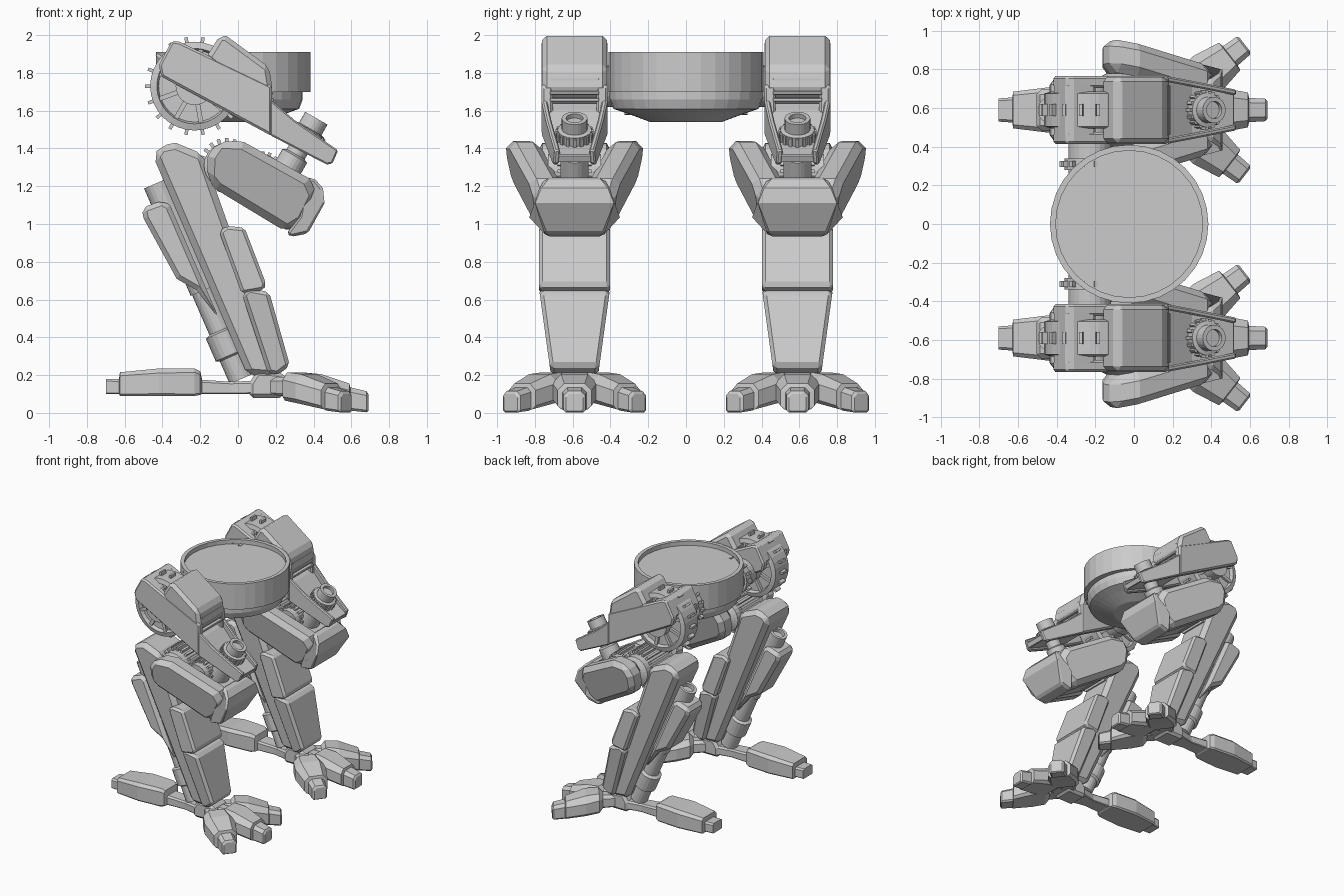
import bpy, bmesh, math
from mathutils import Vector, Matrix

L = 0.59  # sideways offset of each leg


def finish(name, bm, mirror=True, bevel=0.0):
    bmesh.ops.recalc_face_normals(bm, faces=bm.faces[:])
    me = bpy.data.meshes.new(name)
    bm.to_mesh(me)
    bm.free()
    ob = bpy.data.objects.new(name, me)
    bpy.context.collection.objects.link(ob)
    if bevel:
        b = ob.modifiers.new("chamfer", 'BEVEL')
        b.width, b.segments, b.limit_method, b.angle_limit = bevel, 1, 'ANGLE', math.radians(40)
    if mirror:
        m = ob.modifiers.new("other_leg", 'MIRROR')
        m.use_axis = (False, True, False)
        m.use_mirror_merge = False
    return ob


def skin(bm, rings):
    vs = [[bm.verts.new(p) for p in r] for r in rings]
    n = len(vs[0])
    for a, b in zip(vs, vs[1:]):
        for i in range(n):
            bm.faces.new((a[i], a[(i + 1) % n], b[(i + 1) % n], b[i]))
    bm.faces.new(vs[0])
    bm.faces.new(vs[-1])


def slab(name, pts, lo, hi, bevel=0.015):
    """Side profile (x, z) stretched between two widths; widths may depend on (x, z)."""
    f = lambda w, p: w(*p) if callable(w) else w
    bm = bmesh.new()
    skin(bm, [[(p[0], L + f(w, p), p[1]) for p in pts] for w in (lo, hi)])
    return finish(name, bm, bevel=bevel)


def sym(name, pts, w, bevel=0.015):
    neg = (lambda x, z: -w(x, z)) if callable(w) else -w
    return slab(name, pts, neg, w, bevel)


def lathe(name, prof, origin, axis, n=24, mirror=True, sx=1.0):
    """Spin an (r, h) profile around an axis."""
    q = Vector(axis).to_track_quat('Z', 'Y')
    bm = bmesh.new()
    rings = []
    for r, h in prof:
        ring = [q @ Vector((r * math.cos(2 * math.pi * i / n), r * math.sin(2 * math.pi * i / n), h))
                for i in range(n)]
        rings.append([Vector(origin) + Vector((v.x * sx, v.y, v.z)) for v in ring])
    skin(bm, rings)
    return finish(name, bm, mirror)


def radial(name, c, r0, r1, n, thick, y0, y1):
    """Bars around a sideways axis: gear teeth or spokes."""
    bm = bmesh.new()
    for i in range(n):
        m = (Matrix.Translation((c[0], (y0 + y1) / 2, c[1])) @ Matrix.Rotation(2 * math.pi * i / n, 4, 'Y')
             @ Matrix.Translation(((r0 + r1) / 2, 0, 0)) @ Matrix.Diagonal((r1 - r0, y1 - y0, thick, 1)))
        bmesh.ops.create_cube(bm, size=1, matrix=m)
    return finish(name, bm)


def loft(name, stations, x0, angle, c=0.4):
    """Chamfered box sections (d, half width, z low, z high) along a ground direction."""
    ca, sa = math.cos(angle), math.sin(angle)
    rings = []
    for d, w, a, b in stations:
        k = min(w, (b - a)) * c
        sec = [(-w, a + k / 2), (-w + k / 2, a), (w - k / 2, a), (w, a + k / 2),
               (w, b - k), (w - k, b), (-w + k, b), (-w, b - k)]
        rings.append([(x0 + d * ca - y * sa, L + d * sa + y * ca, z) for y, z in sec])
    bm = bmesh.new()
    skin(bm, rings)
    return finish(name, bm)


# Body turret ring with sunken lid, and the shallow dish below it
lathe("body_ring", [(0.30, 1.70), (0.41, 1.70), (0.41, 1.91), (0.38, 1.91), (0.38, 1.875)],
      (-0.025, 0, 0), (0, 0, 1), 32, False)
lathe("body_dish", [(0.19, 1.54), (0.31, 1.585), (0.385, 1.61), (0.405, 1.66), (0.405, 1.71)],
      (-0.03, 0, 0), (0, 0, 1), 32, False, 0.92)

# Hip axle, small axle gear, big toothed hip wheel
HIP = (-0.23, 1.73)
lathe("hip_axle", [(0.11, 0.24), (0.11, 0.44)], (HIP[0], 0, HIP[1]), (0, 1, 0))
lathe("axle_gear", [(0.13, 0.28), (0.13, 0.34)], (HIP[0], 0, HIP[1]), (0, 1, 0))
radial("axle_gear_teeth", HIP, 0.12, 0.155, 14, 0.02, 0.295, 0.325)
lathe("hip_wheel", [(0.10, -0.14), (0.10, -0.065), (0.19, -0.065), (0.20, -0.095), (0.235, -0.085), (0.235, 0.085),
                    (0.20, 0.095), (0.19, 0.065), (0.10, 0.065), (0.10, 0.14)], (HIP[0], L, HIP[1]), (0, 1, 0), 32)
radial("hip_wheel_teeth", HIP, 0.22, 0.262, 18, 0.018, L - 0.03, L + 0.03)
radial("hip_wheel_spokes", HIP, 0.04, 0.20, 9, 0.025, L - 0.085, L + 0.085)

# Upper thigh armour: side plates, rear bridge, hump, tapered nose with a trough
taper = lambda x, z: 0.175 - max(0, x - 0.18) * 0.2
for s, tag in ((1, "outer"), (-1, "inner")):
    slab("thigh_plate_" + tag, [(-0.405, 1.78), (-0.42, 1.84), (-0.35, 1.97), (-0.31, 1.965), (0.18, 1.73), (0.18, 1.465)],
         s * 0.115, s * 0.175, 0.012)
    slab("nose_plate_" + tag, [(0.17, 1.66), (0.30, 1.55), (0.53, 1.39), (0.50, 1.32), (0.47, 1.315), (0.17, 1.47)],
         lambda x, z, s=s: s * (taper(x, z) - 0.03), lambda x, z, s=s: s * taper(x, z), 0.008)
sym("thigh_rear_bridge", [(-0.42, 1.84), (-0.35, 1.97), (-0.31, 1.965), (-0.20, 1.91), (-0.20, 1.87), (-0.36, 1.82)], 0.165)
sym("thigh_hump", [(-0.17, 1.88), (-0.095, 2.0), (-0.06, 1.995), (0.165, 1.83), (0.185, 1.70), (0.10, 1.62)],
    0.172, 0.025)
sym("nose_floor", [(0.10, 1.64), (0.17, 1.60), (0.30, 1.48), (0.52, 1.365), (0.50, 1.325), (0.10, 1.53)],
    lambda x, z: taper(x, z) - 0.02, 0.005)
for i in range(4):
    x, z = 0.176 + 0.004 * i, 1.78 - 0.035 * i
    sym("trough_slat_%d" % (i + 1), [(0.10, z), (x, z - 0.008), (x, z - 0.026), (0.10, z - 0.026)], 0.13, 0.003)

# Knee strut passing through the nose
DIR = (0.5, 0, 0.87)
lathe("knee_strut", [(0.05, -0.42), (0.075, -0.40), (0.075, -0.23), (0.055, -0.22), (0.055, -0.14), (0.09, -0.13),
                     (0.09, -0.07), (0.068, -0.065), (0.068, 0), (0.045, 0), (0.045, -0.025)],
      (0.415, L, 1.56), DIR)
q = Vector(DIR).to_track_quat('Z', 'Y').to_matrix().to_4x4()
bm = bmesh.new()
for i in range(16):
    m = (Matrix.Translation((0.415, L, 1.56)) @ q @ Matrix.Rotation(i * math.pi / 8, 4, 'Z')
         @ Matrix.Translation((0.09, 0, -0.10)) @ Matrix.Diagonal((0.02, 0.018, 0.05, 1)))
    bmesh.ops.create_cube(bm, size=1, matrix=m)
finish("strut_collar_teeth", bm)

# Knee block: splayed arms, central core, front cap, gear between the arms
outer = lambda x, z: 0.37 - 0.18 * (x + 0.1) - 0.23 * (1.42 - z)
inner = lambda x, z: outer(x, z) - 0.17
arm = [(-0.165, 1.24), (-0.16, 1.36), (-0.105, 1.44), (0.03, 1.435), (0.38, 1.24), (0.42, 1.15),
       (0.35, 1.01), (0.26, 0.955), (-0.12, 1.185)]
for s, tag in ((1, "outer"), (-1, "inner")):
    slab("knee_arm_" + tag, arm, lambda x, z, s=s: s * inner(x, z), lambda x, z, s=s: s * outer(x, z), 0.04)
sym("knee_core", [(-0.10, 1.20), (-0.08, 1.27), (0.08, 1.27), (0.36, 1.22), (0.41, 1.15), (0.34, 1.01), (0.26, 0.965)],
    lambda x, z: inner(x, z) + 0.04, 0.01)
sym("knee_cap", [(0.36, 1.25), (0.41, 1.235), (0.45, 1.19), (0.458, 1.11), (0.37, 0.95), (0.28, 0.932),
                 (0.255, 0.95), (0.33, 1.04)],
    lambda x, z: 0.225 - 0.8 * max(0, z - 1.15) - 0.8 * max(0, 1.03 - z), 0.02)
KNEE = (-0.06, 1.31)
lathe("knee_gear", [(0.08, -0.19), (0.12, -0.17), (0.12, 0.17), (0.08, 0.19)], (KNEE[0], L, KNEE[1]), (0, 1, 0))
radial("knee_gear_teeth", KNEE, 0.11, 0.145, 20, 0.018, L - 0.12, L + 0.12)
lathe("knee_drive", [(0.09, -0.14), (0.09, 0.14)], (0.13, L, 1.28), (0, 1, 0), 20)
radial("knee_drive_teeth", (0.13, 1.28), 0.08, 0.105, 16, 0.018, L - 0.09, L + 0.09)

# Lower leg: main shell and two shin plates
sym("lower_leg", [(-0.45, 1.36), (-0.41, 1.415), (-0.33, 1.43), (-0.185, 1.37), (0.0, 0.85), (0.22, 0.22),
                  (0.17, 0.19), (0.05, 0.20)], lambda x, z: 0.105 + 0.06 * min(1, (z - 0.2) / 0.9), 0.035)
sym("upper_shin_plate", [(-0.10, 0.96), (-0.06, 0.99), (0.035, 0.98), (0.15, 0.68), (0.135, 0.65), (0.02, 0.63)],
    0.187, 0.02)
sym("lower_shin_plate", [(0.02, 0.63), (0.06, 0.66), (0.165, 0.64), (0.275, 0.25), (0.21, 0.20), (0.16, 0.21)],
    lambda x, z: 0.125 + 0.062 * (z - 0.2) / 0.45, 0.02)

# Calf piston and its housing behind the lower leg
lathe("calf_piston", [(0.045, 0.03), (0.045, 0), (0.068, 0), (0.068, 0.62), (0.06, 0.62), (0.06, 0.85), (0.085, 0.86),
                      (0.085, 0.99), (0.065, 1.0), (0.065, 1.13)], (-0.435, L, 1.215), (0.40, 0, -0.92), 20)
sym("calf_housing", [(-0.51, 1.085), (-0.40, 1.125), (-0.36, 1.10), (-0.10, 0.50), (-0.22, 0.65), (-0.325, 0.71),
                     (-0.50, 1.03)], 0.105, 0.035)

# Foot: ankle, three front toes, long heel
sym("ankle_block", [(0.06, 0.08), (0.06, 0.16), (0.10, 0.22), (0.22, 0.215), (0.27, 0.18), (0.24, 0.08)], 0.09, 0.02)
toe = [(0.02, 0.05, 0.10, 0.19), (0.17, 0.055, 0.09, 0.19), (0.20, 0.10, 0.065, 0.215), (0.30, 0.118, 0.05, 0.205),
       (0.45, 0.09, 0.02, 0.155), (0.455, 0.063, 0.012, 0.135), (0.54, 0.058, 0.003, 0.115), (0.55, 0.045, 0.01, 0.10)]
for name, deg in (("middle_toe", 0), ("outer_toe", 38), ("inner_toe", -38)):
    loft(name, toe, 0.14, math.radians(deg))
loft("heel", [(-0.02, 0.08, 0.10, 0.17), (0.10, 0.055, 0.10, 0.165), (0.25, 0.065, 0.10, 0.175), (0.26, 0.09, 0.095, 0.22),
              (0.29, 0.105, 0.09, 0.235), (0.48, 0.12, 0.09, 0.235), (0.685, 0.095, 0.09, 0.215),
              (0.69, 0.065, 0.10, 0.18), (0.76, 0.06, 0.10, 0.18)], 0.06, math.pi, 0.2)
